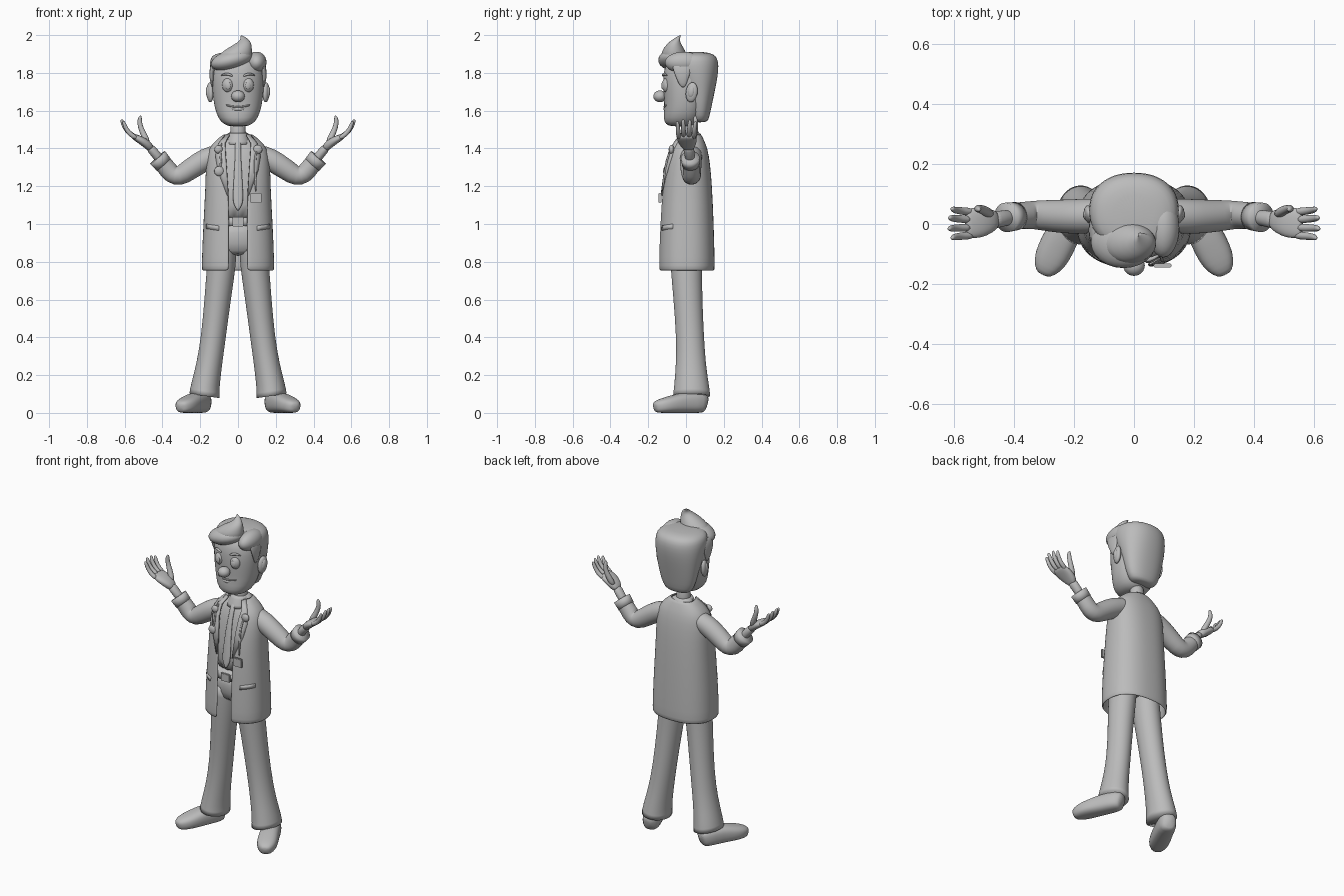
import bpy, bmesh, math
from mathutils import Vector, Euler

grey = bpy.data.materials.new("plain_grey")
grey.diffuse_color = (0.5, 0.5, 0.5, 1)


def finish(name, bm, mirror=False, subsurf=0, solid=0.0, smooth=True):
    bmesh.ops.recalc_face_normals(bm, faces=bm.faces)
    me = bpy.data.meshes.new(name)
    bm.to_mesh(me)
    bm.free()
    me.materials.append(grey)
    for p in me.polygons:
        p.use_smooth = smooth
    ob = bpy.data.objects.new(name, me)
    bpy.context.collection.objects.link(ob)
    if mirror:
        ob.modifiers.new("mirror", 'MIRROR').use_mirror_merge = False
    if solid:
        m = ob.modifiers.new("solid", 'SOLIDIFY')
        m.thickness, m.offset = solid, 0
    if subsurf:
        m = ob.modifiers.new("subsurf", 'SUBSURF')
        m.levels = m.render_levels = subsurf
    return ob


def spow(v, e):
    return math.copysign(abs(v) ** e, v)


def tube(name, pts, hint=(1, 0, 0), normal=None, n=2, segs=20, crisp=False, mirror=False, sub=1):
    """Loft of superellipses; each point is x, y, z, radius along hint, other radius."""
    bm = bmesh.new()
    crease = bm.edges.layers.float.new("crease_edge")
    pos = [Vector(p[:3]) for p in pts]
    rings = []
    for i, p in enumerate(pts):
        d = Vector(normal) if normal else pos[min(i + 1, len(pos) - 1)] - pos[max(i - 1, 0)]
        d.normalize()
        u = Vector(hint)
        u = (u - u.dot(d) * d).normalized()
        v = d.cross(u)
        ring = []
        for k in range(segs):
            t = 2 * math.pi * k / segs
            ring.append(bm.verts.new(pos[i] + u * p[3] * spow(math.cos(t), 2 / n)
                                     + v * p[4] * spow(math.sin(t), 2 / n)))
        rings.append(ring)
    for a, b in zip(rings, rings[1:]):
        for k in range(segs):
            bm.faces.new((a[k], a[(k + 1) % segs], b[(k + 1) % segs], b[k]))
    for r in (rings[0], rings[-1]):
        f = bm.faces.new(r)
        if crisp:
            for e in f.edges:
                e[crease] = 1.0
    return finish(name, bm, mirror, sub)


def column(name, rows, **kw):
    """Upright loft; each row is z, half width, front y, back y."""
    return tube(name, [(0, (f + b) / 2, z, r, (b - f) / 2) for z, r, f, b in rows],
                normal=(0, 0, 1), **kw)


def ball(name, c, r, rot=(0, 0, 0), mirror=False):
    bm = bmesh.new()
    bmesh.ops.create_uvsphere(bm, u_segments=24, v_segments=14, radius=1)
    m = Euler(rot).to_matrix()
    for v in bm.verts:
        v.co = m @ Vector([a * b for a, b in zip(v.co, r)]) + Vector(c)
    return finish(name, bm, mirror)


def box(name, c, s):
    bm = bmesh.new()
    bmesh.ops.create_cube(bm, size=1)
    for v in bm.verts:
        v.co = Vector([a * b for a, b in zip(v.co, s)]) + Vector(c)
    bmesh.ops.bevel(bm, geom=bm.edges[:], offset=min(s) * 0.25, segments=2, affect='EDGES')
    return finish(name, bm, smooth=False)


# Coat: z, half width, front y, back y, half opening
N = 2.4
COAT = [(0.752, .186, -.14, .146, .046), (0.80, .186, -.141, .146, .046),
        (1.0, .178, -.135, .141, .046), (1.2, .166, -.122, .132, .05),
        (1.32, .165, -.103, .122, .06), (1.40, .152, -.08, .108, .07),
        (1.44, .112, -.055, .09, .072), (1.475, .068, -.025, .075, .045)]


def front_y(x, z):
    z = min(max(z, COAT[0][0]), COAT[-1][0])
    for a, b in zip(COAT, COAT[1:]):
        if z <= b[0]:
            t = (z - a[0]) / (b[0] - a[0])
            rx, f, k = [a[i] + (b[i] - a[i]) * t for i in (1, 2, 3)]
            s = max(0, 1 - min(1, abs(x) / rx) ** N) ** (1 / N)
            return (f + k) / 2 - (k - f) / 2 * s


def strip(name, inner, outer, off=0.008, mirror=True):
    """Cloth plate that follows the coat front between two (x, z) edges."""
    bm = bmesh.new()
    rows = []
    for a, b in zip(inner, outer):
        row = []
        for k in range(4):
            x, z = [a[i] + (b[i] - a[i]) * k / 3 for i in (0, 1)]
            row.append(bm.verts.new((x, front_y(x, z) - off, z)))
        rows.append(row)
    for r, s in zip(rows, rows[1:]):
        for k in range(3):
            bm.faces.new((r[k], r[k + 1], s[k + 1], s[k]))
    return finish(name, bm, mirror, solid=0.01)


bm = bmesh.new()
prev, M = None, 40
for z, rx, f, b, gap in COAT:
    d = math.asin((gap / rx) ** (N / 2))
    row = []
    for k in range(M + 1):
        t = -math.pi / 2 + d + (2 * math.pi - 2 * d) * k / M
        row.append(bm.verts.new((rx * spow(math.cos(t), 2 / N),
                                 (f + b) / 2 + (b - f) / 2 * spow(math.sin(t), 2 / N), z)))
    if prev:
        for k in range(M):
            bm.faces.new((prev[k], prev[k + 1], row[k + 1], row[k]))
    prev = row
finish("coat", bm, subsurf=1, solid=0.012)

strip("lapel", [(.045, 1.47), (.068, 1.43), (.066, 1.38), (.06, 1.3), (.05, 1.15)],
      [(.066, 1.47), (.1, 1.425), (.118, 1.36), (.105, 1.28), (.056, 1.15)])
strip("pocket_flap", [(.1, .99), (.1, .965)], [(.165, 1.0), (.165, .975)], .004)
column("coat_collar", [(1.425, .085, -.01, .098), (1.46, .07, -.01, .088), (1.49, .058, -.01, .075)])

# Shirt, tie, belt and trousers
column("shirt", [(z, rx - .025, f + .02, b - .02) for z, rx, f, b, g in COAT[2:]], n=N)
column("shirt_collar", [(1.42, .068, -.06, .07), (1.455, .058, -.045, .068), (1.482, .048, -.03, .065)], crisp=True)
tube("tie", [(0, front_y(0, z) + .012, z, w, .009) for z, w in
             ((1.45, .02), (1.415, .013), (1.3, .019), (1.13, .03), (1.1, .022), (1.07, .003))])
column("hips", [(.83, .12, -.07, .08), (.88, .15, -.09, .1), (1.03, .15, -.112, .115)], n=N)
column("belt", [(.99, .154, -.118, .118), (1.035, .154, -.118, .118)], n=N, crisp=True)
box("buckle", (0, -.121, 1.012), (.06, .012, .05))
tube("trouser_leg", [(.178, .03, .09, .082, .1), (.174, .03, .14, .077, .094),
                     (.153, .026, .25, .068, .08), (.13, .022, .4, .066, .074),
                     (.108, .01, .6, .07, .077), (.086, 0, .8, .079, .085),
                     (.075, 0, .92, .07, .09)], normal=(-.15, 0, 1), crisp=True, mirror=True)

# Shoes turned outward
tube("shoe", [(.172, .108, .045, .03, .044), (.182, .085, .055, .054, .056),
              (.225, -.01, .055, .056, .056), (.255, -.07, .046, .06, .047),
              (.28, -.12, .039, .057, .04), (.298, -.155, .032, .038, .032),
              (.304, -.168, .028, .018, .02)], hint=(.9, .45, 0), n=2.6, mirror=True)

# Sleeves, cuffs and wrists
Y = (0, 1, 0)
tube("sleeve", [(.09, .03, 1.375, .055, .05), (.17, .025, 1.345, .06, .062),
                (.25, .025, 1.292, .056, .056), (.315, .03, 1.248, .05, .056),
                (.35, .03, 1.262, .046, .054), (.385, .028, 1.305, .045, .048),
                (.418, .023, 1.343, .045, .046)], hint=Y, crisp=True, mirror=True)
tube("cuff", [(.394, .026, 1.315, .048, .05), (.426, .022, 1.352, .05, .053)], hint=Y, crisp=True, mirror=True)
tube("wrist", [(.4, .024, 1.325, .026, .026), (.44, .018, 1.375, .026, .024),
               (.475, .012, 1.415, .033, .024)], hint=Y, mirror=True)

# Hands with palms up
tube("palm", [(.455, .015, 1.392, .024, .018), (.478, .012, 1.42, .042, .024),
              (.515, .005, 1.445, .053, .022), (.55, .002, 1.462, .05, .016),
              (.562, .002, 1.47, .04, .01)], hint=Y, n=2.5, mirror=True)
for i, (y0, y1, s) in enumerate(((.04, .052, -.008), (.015, .022, 0), (-.012, -.016, .002), (-.037, -.048, -.008))):
    pts = [(.54, 1.46, .014), (.58, 1.482, .0135), (.602, 1.515, .012), (.612, 1.543, .01), (.615, 1.553, .004)]
    tube("finger_%d" % (i + 1), [(x + s, y0 + (y1 - y0) * k / 4, z + s, r, r)
                                 for k, (x, z, r) in enumerate(pts)], hint=Y, segs=10, mirror=True)
tube("thumb", [(.475, .03, 1.42, .018, .02), (.5, .047, 1.475, .017, .017), (.52, .052, 1.52, .013, .014),
               (.521, .05, 1.555, .013, .013), (.515, .047, 1.575, .005, .005)], hint=Y, segs=10, mirror=True)

# Neck and head
column("neck", [(1.42, .046, -.02, .07), (1.48, .041, -.015, .065), (1.56, .042, -.015, .065)])
column("head", [(1.516, .04, -.075, .02), (1.526, .075, -.108, .055), (1.56, .106, -.122, .085),
                (1.62, .126, -.113, .105), (1.7, .136, -.12, .12), (1.78, .14, -.122, .13),
                (1.85, .13, -.11, .13), (1.89, .09, -.07, .1)], n=2.2, segs=32)
ball("ear", (.148, .03, 1.697), (.018, .032, .053), (-.15, 0, -.25), True)
ball("ear_lobe", (.158, .028, 1.70), (.012, .018, .032), (-.15, 0, -.25), True)

# Face
ball("eye", (.054, -.103, 1.735), (.03, .024, .038), (0, 0, .2), True)
ball("iris", (.053, -.123, 1.732), (.016, .007, .02), (0, 0, .2), True)
ball("nose", (0, -.138, 1.676), (.036, .035, .031))
tube("eyebrow", [(.028, -.122, 1.782, .003, .004), (.04, -.122, 1.79, .008, .008),
                 (.065, -.115, 1.797, .008, .008), (.092, -.098, 1.785, .003, .003)], hint=Y, segs=8, mirror=True)
tube("mouth", [(x, -.116 + 3.2 * x * x, 1.62 + 2.5 * x * x, .005, .005)
               for x in (-.065, -.045, -.02, 0, .02, .045, .065)], hint=Y, segs=8)
ball("lower_lip", (0, -.108, 1.608), (.035, .012, .01))

# Hair: back shell, side volume and swept quiff with a curled tip
column("hair_back", [(1.538, .06, .04, .105), (1.55, .088, .03, .12), (1.6, .112, .02, .131),
                     (1.7, .132, -.005, .152), (1.78, .147, -.05, .168), (1.84, .152, -.085, .174),
                     (1.88, .146, -.09, .166), (1.9, .125, -.075, .145), (1.912, .07, -.03, .1)], n=2.2, segs=32)
tube("sideburn", [(.134, -.015, 1.72, .006, .012), (.14, -.02, 1.77, .012, .032),
                  (.138, -.02, 1.83, .014, .055), (.12, -.02, 1.87, .014, .05)], normal=(0, 0, 1), mirror=True)
ball("hair_side", (.098, -.012, 1.855), (.053, .1, .057), (0, .15, 0))
ball("quiff", (-.035, -.062, 1.868), (.112, .085, .052), (0, -.25, 0))
tube("quiff_tip", [(-.03, -.06, 1.86, .1, .075), (-.012, -.065, 1.9, .088, .07), (.012, -.065, 1.935, .062, .052),
                   (.035, -.062, 1.962, .034, .03), (.034, -.048, 1.982, .018, .016), (.016, -.03, 2.0, .003, .003)],
     normal=(0, 0, 1))

# Badge on a cord, and listening tube ends on the lapels
cord = [(.1, 1.39), (.088, 1.34), (.092, 1.26), (.095, 1.165)]
tube("badge_cord", [(x, front_y(x, z) - .016, z, .006, .006) for x, z in cord], segs=8)
box("badge", (.095, -.138, 1.138), (.06, .014, .054))
tube("left_tube", [(x, front_y(x, z) - .016, z, .006, .006) for x, z in
                   ((-.085, 1.43), (-.1, 1.39), (-.085, 1.33), (-.1, 1.28))], segs=8)
for nm, x, z, r in (("cord_clip", .105, 1.395, .024), ("tube_clip", -.103, 1.395, .022), ("chest_piece", -.1, 1.28, .026)):
    ball(nm, (x, front_y(x, z) - .014, z), (r, .014, r))
